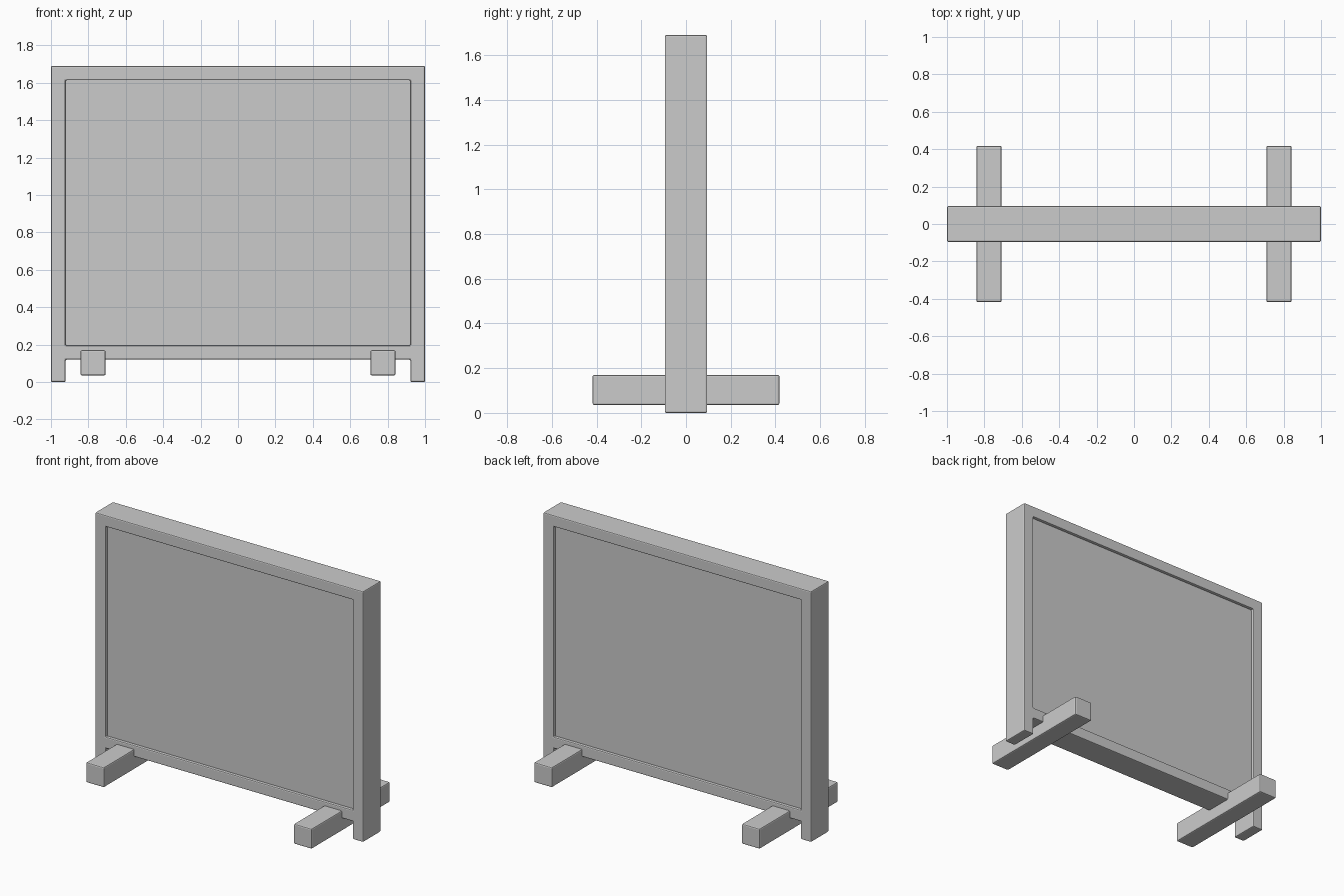
import bpy, bmesh
from mathutils import Vector

if "Cube" in bpy.data.objects:
    bpy.data.objects.remove(bpy.data.objects["Cube"])


def finish(name, bm, bevel):
    bmesh.ops.recalc_face_normals(bm, faces=bm.faces)
    mesh = bpy.data.meshes.new(name)
    bm.to_mesh(mesh)
    bm.free()
    obj = bpy.data.objects.new(name, mesh)
    bpy.context.collection.objects.link(obj)
    if bevel:
        mod = obj.modifiers.new("edge_bevel", 'BEVEL')
        mod.width = bevel
        mod.segments = 2
        mod.limit_method = 'ANGLE'
    return obj


def box(name, lo, hi, bevel=0.0):
    lo, hi = Vector(lo), Vector(hi)
    bm = bmesh.new()
    bmesh.ops.create_cube(bm, size=1)
    bmesh.ops.scale(bm, vec=hi - lo, verts=bm.verts)
    bmesh.ops.translate(bm, vec=(lo + hi) / 2, verts=bm.verts)
    return finish(name, bm, bevel)


# Frame: posts and rails as one piece, filled from a coarse grid and extruded
DEPTH = 0.095
xs = [-1, -0.922, 0.922, 1]
zs = [0, 0.12, 0.196, 1.614, 1.69]
bm = bmesh.new()
grid = [[bm.verts.new((x, -DEPTH, z)) for x in xs] for z in zs]
for r in range(4):
    for c in range(3):
        if c != 1 or r in (1, 3):
            bm.faces.new((grid[r][c], grid[r][c + 1],
                          grid[r + 1][c + 1], grid[r + 1][c]))
ext = bmesh.ops.extrude_face_region(bm, geom=bm.faces[:], use_keep_orig=True)
back = [g for g in ext["geom"] if isinstance(g, bmesh.types.BMVert)]
bmesh.ops.translate(bm, vec=(0, 2 * DEPTH, 0), verts=back)
finish("frame", bm, 0.007)

# Board panel, slightly recessed on both sides
box("panel", (-0.935, -0.075, 0.18), (0.935, 0.075, 1.63))

# Feet running front to back through the bottom rail
for side, x in (("left", -0.775), ("right", 0.775)):
    box(side + "_foot", (x - 0.067, -0.418, 0.035), (x + 0.067, 0.418, 0.17), 0.008)
